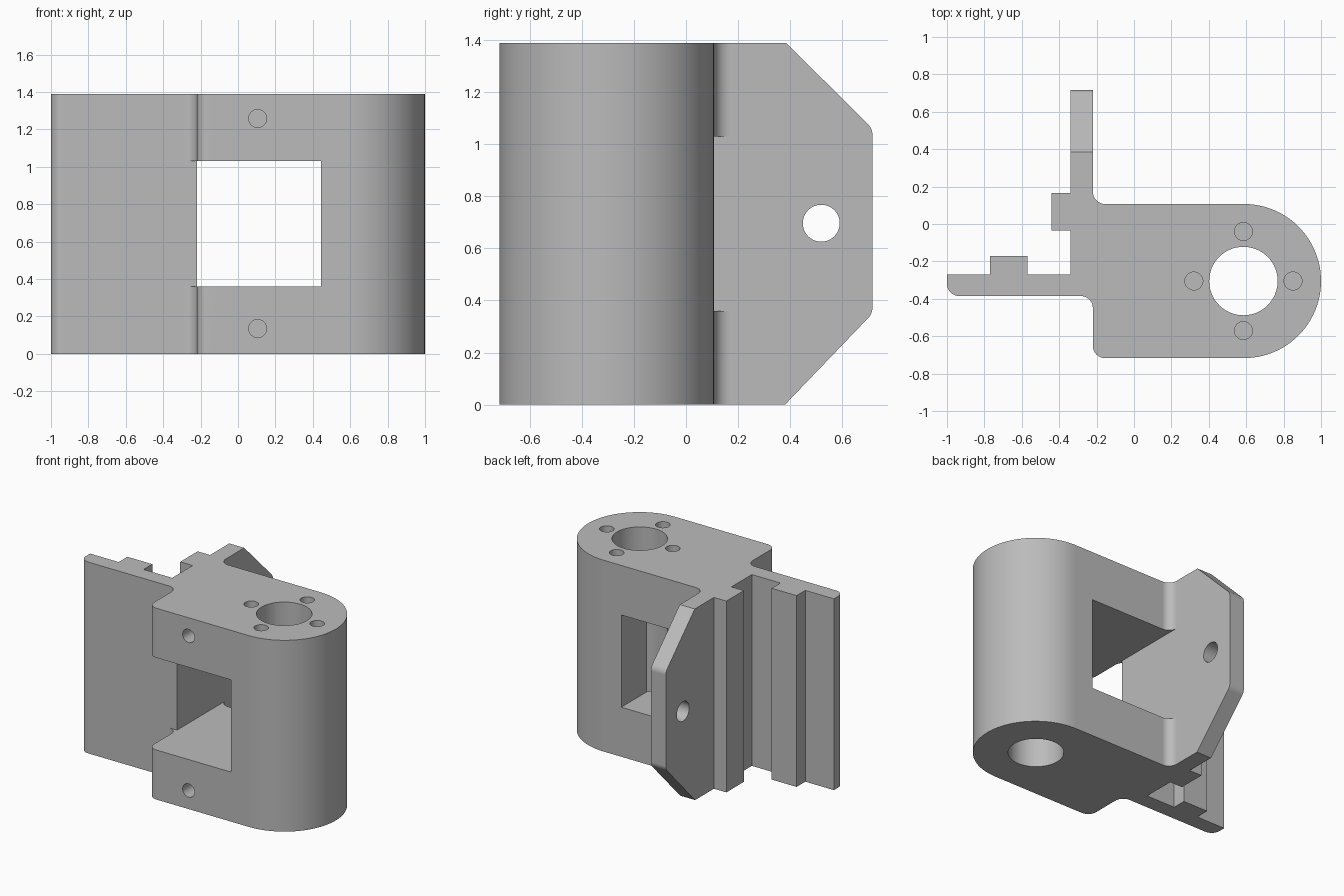
import bpy, bmesh
from math import pi, sin, cos, tan
from mathutils import Vector, Matrix

cube = bpy.data.objects.get("Cube")
if cube:
    bpy.data.objects.remove(cube, do_unlink=True)

H = 1.39          # overall height
WALL = -0.22      # inner face shared by the fin and the body
FLOOR = -0.385    # front face of the flat plate
R = 0.065         # general fillet radius

grey = bpy.data.materials.new("grey_metal")
grey.use_nodes = True
grey.diffuse_color = (0.5, 0.5, 0.5, 1)
grey.node_tree.nodes["Principled BSDF"].inputs["Base Color"].default_value = grey.diffuse_color


def rounded(corners, steps=8):
    """Outline from (a, b, radius) corners, with arcs where a radius is given."""
    out = []
    for i, (a, b, r) in enumerate(corners):
        p = Vector((a, b))
        if not r:
            out.append(p)
            continue
        u = (Vector(corners[i - 1][:2]) - p).normalized()
        v = (Vector(corners[(i + 1) % len(corners)][:2]) - p).normalized()
        half = u.angle(v) / 2
        centre = p + (u + v).normalized() * (r / sin(half))
        start = p + u * (r / tan(half)) - centre
        sweep = start.angle_signed(p + v * (r / tan(half)) - centre)
        for k in range(steps + 1):
            out.append(centre + Matrix.Rotation(-sweep * k / steps, 2) @ start)
    return out


def circle(a, b, r, steps=48):
    return [Vector((a + r * cos(2 * pi * k / steps), b + r * sin(2 * pi * k / steps)))
            for k in range(steps)]


def prism(name, outline, lo, hi, axis="z"):
    """Extrude a flat outline along an axis."""
    place = {"x": lambda p, t: (t, p.x, p.y),
             "y": lambda p, t: (p.x, t, p.y),
             "z": lambda p, t: (p.x, p.y, t)}[axis]
    bm = bmesh.new()
    base = bm.faces.new([bm.verts.new(place(p, lo)) for p in outline])
    ext = bmesh.ops.extrude_face_region(bm, geom=[base], use_keep_orig=True)
    verts = [g for g in ext["geom"] if isinstance(g, bmesh.types.BMVert)]
    bmesh.ops.translate(bm, verts=verts, vec=Vector(place(Vector((0, 0)), hi - lo)))
    bmesh.ops.recalc_face_normals(bm, faces=bm.faces)
    mesh = bpy.data.meshes.new(name)
    bm.to_mesh(mesh)
    bm.free()
    mesh.materials.append(grey)
    obj = bpy.data.objects.new(name, mesh)
    bpy.context.collection.objects.link(obj)
    return obj


def box(name, x0, x1, y0, y1, z0, z1):
    return prism(name, [Vector(p) for p in ((x0, y0), (x1, y0), (x1, y1), (x0, y1))], z0, z1)


# Bracket body: plate with rib, fin with rib, and round-ended block
arc_x, arc_y, arc_r = 0.588, -0.305, 0.412
round_end = [(arc_x + arc_r * sin(pi * k / 48), arc_y - arc_r * cos(pi * k / 48), 0)
             for k in range(49)]
outline = rounded(
    [(-1, -0.27, 0), (-1, FLOOR, R), (WALL, FLOOR, R), (WALL, arc_y - arc_r, R)]
    + round_end
    + [(WALL, arc_y + arc_r, R), (WALL, 0.8, 0), (-0.34, 0.8, 0),
       (-0.34, 0.165, 0), (-0.44, 0.165, 0), (-0.44, -0.035, 0), (-0.34, -0.035, 0),
       (-0.34, -0.27, 0), (-0.57, -0.27, 0), (-0.57, -0.17, 0),
       (-0.77, -0.17, 0), (-0.77, -0.27, 0)])
body = prism("bracket_body", outline, 0, H)

# Fin end trim: chamfered top and bottom with softened corners
trim = rounded([(0.285, H + 0.1, 0), (0.717, 1.06, 0.06), (0.717, 0.35, 0.06),
                (0.285, -0.1, 0), (1, -0.1, 0), (1, H + 0.1, 0)])
cutters = [
    prism("fin_trim", trim, -0.5, 0, "x"),
    # Window through the block, including the front fillet
    box("window_cut", WALL, 0.445, -1, 0.4, 0.36, 1.03),
    box("fillet_cut", -0.3, -0.1, -1, FLOOR, 0.36, 1.03),
    # Main bore and fin hole
    prism("bore_cut", circle(0.585, arc_y, 0.183, 64), -0.1, H + 0.1),
    prism("fin_hole_cut", circle(0.52, 0.697, 0.071), -0.5, 0, "x"),
]
# Blind screw holes around the bore
for dx, dy in ((1, 0), (-1, 0), (0, 1), (0, -1)):
    ring = circle(0.585 + 0.265 * dx, arc_y + 0.265 * dy, 0.048, 32)
    cutters.append(prism("top_screw_cut", ring, H - 0.25, H + 0.1))
# Blind screw holes in the front face
for z in (0.135, 1.258):
    cutters.append(prism("front_screw_cut", circle(0.105, z, 0.048, 32), -1, -0.45, "y"))

bpy.ops.object.select_all(action="DESELECT")
bpy.context.view_layer.objects.active = body
body.select_set(True)
for cutter in cutters:
    mod = body.modifiers.new("cut", "BOOLEAN")
    mod.operation = "DIFFERENCE"
    mod.solver = "EXACT"
    mod.object = cutter
    bpy.ops.object.modifier_apply(modifier=mod.name)
    bpy.data.objects.remove(cutter, do_unlink=True)

# Smooth curved walls, crisp edges, flat planes
bpy.ops.object.shade_smooth_by_angle(angle=pi / 6)
weighted = body.modifiers.new("even_shading", "WEIGHTED_NORMAL")
weighted.keep_sharp = True
